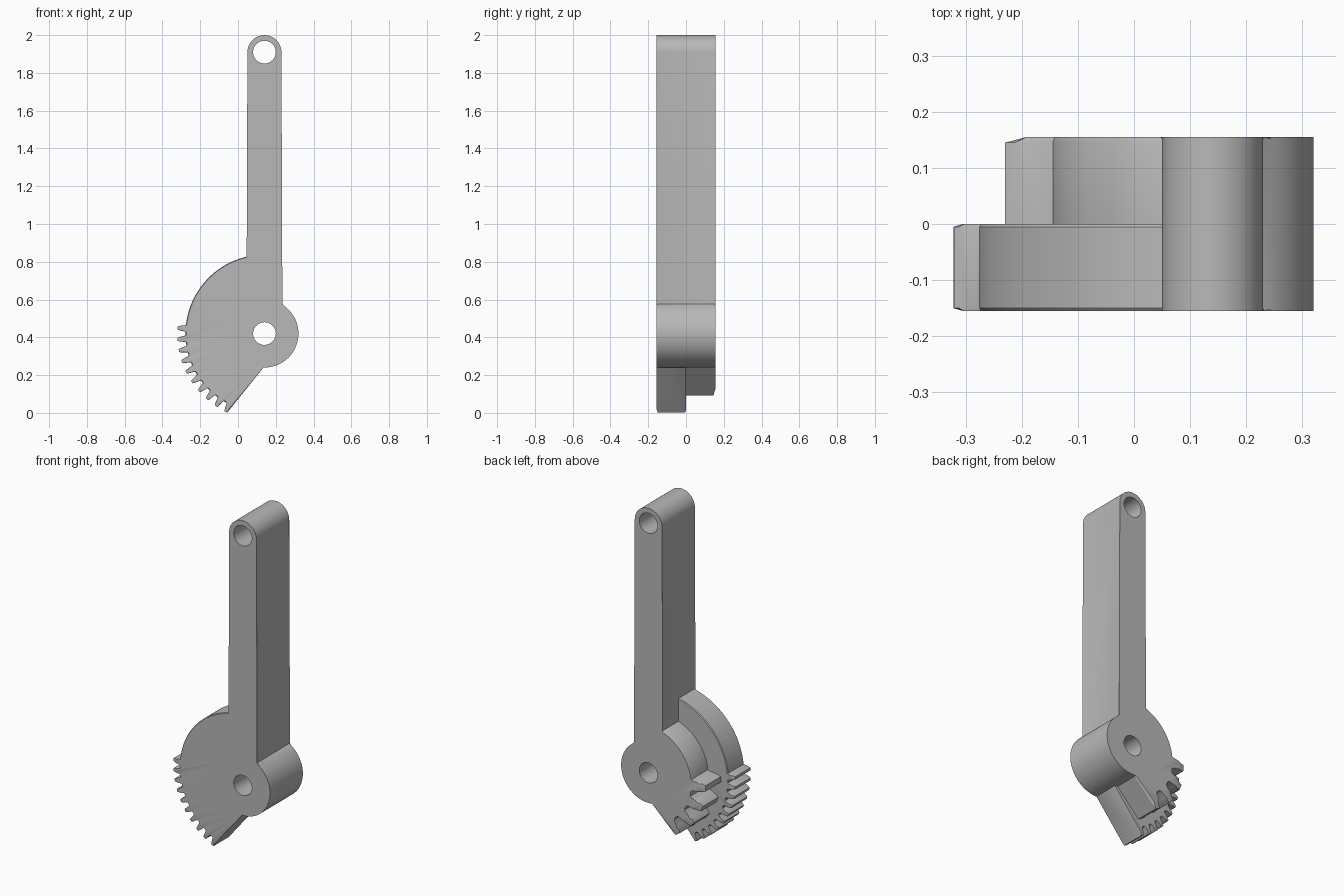
import bpy, bmesh
from math import sin, cos, radians

if "Cube" in bpy.data.objects:
    bpy.data.objects.remove(bpy.data.objects["Cube"])

PX, PZ = 0.14, 0.42        # pivot centre
TOP_Z = 1.91               # upper hole centre
HALF = 0.155               # half thickness
ARM_R, HUB_R, HOLE_R = 0.09, 0.18, 0.06

grey = bpy.data.materials.new("plain grey")
grey.use_nodes = True
grey.diffuse_color = (0.48, 0.48, 0.48, 1)
grey.node_tree.nodes["Principled BSDF"].inputs["Base Color"].default_value = grey.diffuse_color


def polar(r, deg, cz=PZ):
    return PX + r * cos(radians(deg)), cz + r * sin(radians(deg))


def arc(r, start, end, steps, cz=PZ):
    return [polar(r, start + (end - start) * i / steps, cz) for i in range(steps + 1)]


def loft(name, layers, rim=0):
    """Join equal-length (y, outline) layers into a capped solid; rim bevels the cap edges."""
    bm = bmesh.new()
    rings = [[bm.verts.new((x, y, z)) for x, z in pts] for y, pts in layers]
    n = len(rings[0])
    for a, b in zip(rings, rings[1:]):
        for i in range(n):
            j = (i + 1) % n
            bm.faces.new((a[i], a[j], b[j], b[i]))
    caps = [bm.faces.new(rings[0]), bm.faces.new(rings[-1])]
    if rim:
        edges = [e for f in caps for e in f.edges]
        bmesh.ops.bevel(bm, geom=edges, offset=rim, segments=2, profile=0.5, affect='EDGES')
    bmesh.ops.recalc_face_normals(bm, faces=bm.faces)
    mesh = bpy.data.meshes.new(name)
    bm.to_mesh(mesh)
    bm.free()
    mesh.materials.append(grey)
    obj = bpy.data.objects.new(name, mesh)
    bpy.context.collection.objects.link(obj)
    return obj


def sector(name, y0, y1, tip, root, pitch, first, count, cap, chamfer, foot):
    """Toothed sector running from the arm round to a straight cut at the foot point."""
    mid = (tip + root) / 2
    flank = [(-.36, root), (-.29, root + .15 * (tip - root)), (-.24, mid),
             (-.19, tip - .2 * (tip - root)), (-.13, tip)]
    tooth = flank + [(-a, r) for a, r in reversed(flank)]
    stop = first - pitch / 2
    outline = [(97 + (stop - 97) * i / 30, root) for i in range(31)]
    for k in range(count):
        outline += [(first + pitch * (k + a), r) for a, r in tooth]
    outline = outline[:-4]             # last tooth ends at the straight cut

    def ring(end):
        pts = [polar(min(r - .004, cap) if end else r, a) for a, r in outline]
        return [(PX, PZ)] + pts + [foot]
    return loft(name, [(y0, ring(True)), (y0 + chamfer, ring(False)),
                       (y1 - chamfer, ring(False)), (y1, ring(True))])


def combine(target, other, operation):
    mod = target.modifiers.new("combine", 'BOOLEAN')
    mod.operation, mod.solver, mod.object = operation, 'EXACT', other
    other.hide_render = True
    bpy.context.view_layer.objects.active = target
    bpy.ops.object.modifier_apply(modifier=mod.name)
    bpy.data.objects.remove(other)


# Arm with rounded top and round hub
outline = arc(ARM_R, 0, 180, 32, TOP_Z) + arc(HUB_R, 120, 420, 60)
lever = loft("toothed_lever", [(-HALF, outline), (HALF, outline)], rim=0.005)

# Large fine-toothed sector in front, small coarse one behind
combine(lever, sector("front_sector", -HALF, 0, .462, .418, 7.5, 176.3, 10,
                      .445, .005, (PX - .003, PZ - .178)), 'UNION')
combine(lever, sector("back_sector", -.03, HALF, .37, .287, 20, 180, 4,
                      .332, .01, (PX - .02, PZ - .174)), 'UNION')

# Through holes at pivot and arm end
for z in (PZ, TOP_Z):
    ring = arc(HOLE_R, 0, 360, 40, z)[:-1]
    combine(lever, loft("hole_cutter", [(-.3, ring), (.3, ring)]), 'DIFFERENCE')

bpy.ops.object.select_all(action='DESELECT')
lever.select_set(True)
bpy.context.view_layer.objects.active = lever
bpy.ops.object.shade_smooth_by_angle(angle=radians(30))
